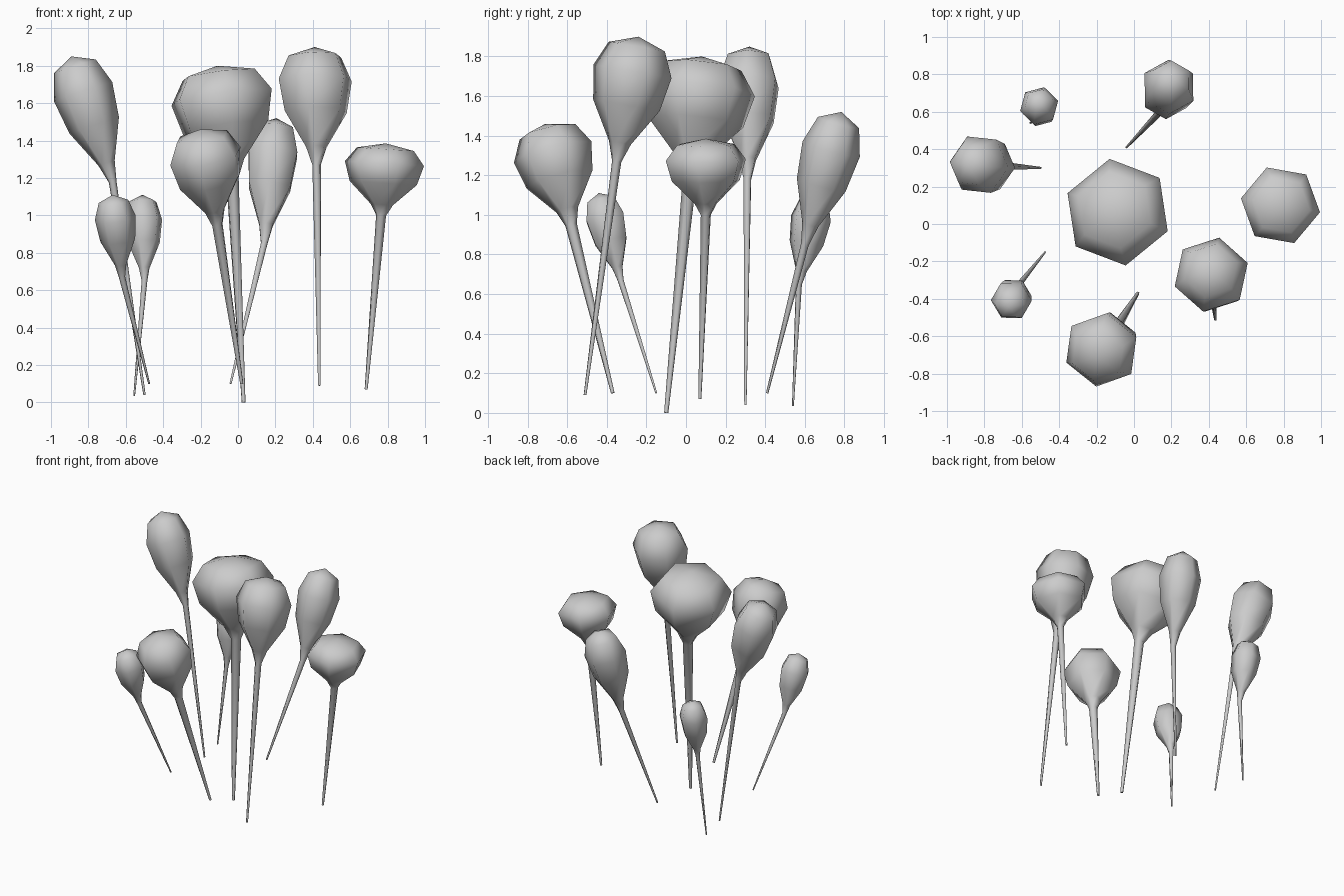
import bpy, bmesh, math
from mathutils import Vector

cube = bpy.data.objects.get("Cube")
if cube:
    bpy.data.objects.remove(cube, do_unlink=True)

SIDES = 6
# Head profile: distance along the head axis, radius as a share of the full radius
HEAD = [(0.15, 0.28), (0.45, 0.85), (0.72, 1.0), (0.92, 0.72)]

grey = bpy.data.materials.new("plain grey")
grey.use_nodes = True
grey.diffuse_color = (0.6, 0.6, 0.6, 1)
grey.node_tree.nodes["Principled BSDF"].inputs["Base Color"].default_value = grey.diffuse_color


def sprout(name, foot, neck, top, radius, neck_radius, turn):
    """Thin tapered stem from foot to neck, then a bulb leaning from neck to top."""
    foot, neck, top = Vector(foot), Vector(neck), Vector(top)
    bm = bmesh.new()

    def ring(centre, size, axis):
        tilt = Vector((0, 0, 1)).rotation_difference(axis)
        verts = []
        for i in range(SIDES):
            a = math.radians(turn) + math.tau * i / SIDES
            verts.append(bm.verts.new(centre + tilt @ Vector((math.cos(a), math.sin(a), 0)) * size))
        return verts

    stem_axis, head_axis = neck - foot, top - neck
    rings = [ring(foot, neck_radius * 0.3, stem_axis),
             ring(neck, neck_radius, stem_axis.normalized() + head_axis.normalized())]
    rings += [ring(neck.lerp(top, t), radius * r, head_axis) for t, r in HEAD]
    for low, high in zip(rings, rings[1:]):
        for i in range(SIDES):
            j = (i + 1) % SIDES
            bm.faces.new((low[i], low[j], high[j], high[i]))

    # Closed foot and crown fan
    bm.faces.new(rings[0][::-1])
    crown = bm.verts.new(top)
    for i in range(SIDES):
        bm.faces.new((rings[-1][i], rings[-1][(i + 1) % SIDES], crown))
    for face in bm.faces:
        face.smooth = len(face.verts) < SIDES

    mesh = bpy.data.meshes.new(name)
    bm.to_mesh(mesh)
    bm.free()
    mesh.materials.append(grey)
    bpy.context.collection.objects.link(bpy.data.objects.new(name, mesh))


sprout("centre_sprout", (0.03, -0.1, 0), (-0.03, 0.02, 1.2), (-0.11, 0.08, 1.8), 0.29, 0.036, 39)
sprout("front_sprout", (0.02, -0.37, 0.1), (-0.11, -0.58, 0.95), (-0.2, -0.71, 1.46), 0.205, 0.03, 21)
sprout("right_tall_sprout", (-0.5, 0.3, 0.04), (-0.67, 0.31, 1.18), (-0.89, 0.32, 1.85), 0.165, 0.021, 54)
sprout("left_tall_sprout", (0.435, -0.51, 0.09), (0.42, -0.35, 1.27), (0.41, -0.24, 1.9), 0.205, 0.024, 18)
sprout("left_wide_sprout", (0.685, 0.07, 0.07), (0.765, 0.1, 1.0), (0.79, 0.1, 1.385), 0.215, 0.027, 50)
sprout("back_sprout", (-0.04, 0.41, 0.1), (0.14, 0.6, 0.85), (0.205, 0.785, 1.52), 0.15, 0.02, 30)
sprout("small_front_sprout", (-0.475, -0.15, 0.1), (-0.62, -0.33, 0.67), (-0.67, -0.44, 1.11), 0.11, 0.017, 0)
sprout("small_back_sprout", (-0.555, 0.54, 0.035), (-0.5, 0.57, 0.65), (-0.51, 0.655, 1.11), 0.105, 0.016, 15)
